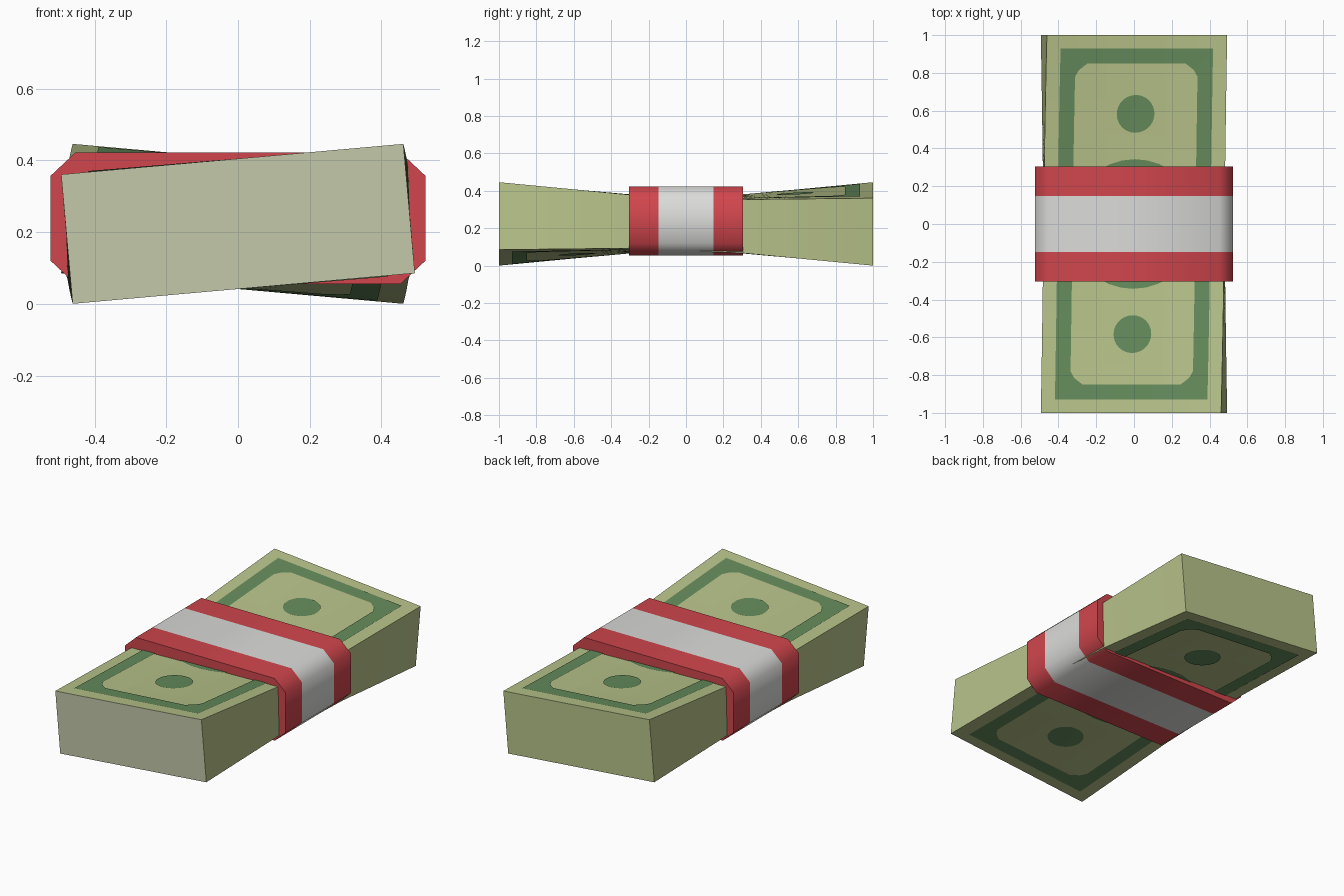
import bpy, bmesh, math

if "Cube" in bpy.data.objects:
    bpy.data.objects.remove(bpy.data.objects["Cube"])

TWIST = math.radians(5.1)   # rotation of each end of the stack
CZ = 0.223                  # height of the twist axis


def material(name, rgb):
    m = bpy.data.materials.new(name)
    lin = [(c / 255 / 12.92) if c < 11 else ((c / 255 + 0.055) / 1.055) ** 2.4 for c in rgb]
    m.diffuse_color = (*lin, 1)
    m.use_nodes = True
    m.node_tree.nodes["Principled BSDF"].inputs["Base Color"].default_value = m.diffuse_color
    return m


PAPER = material("pale green paper", (184, 195, 138))
END = material("grey green paper end", (196, 200, 170))
INK = material("dark green ink", (101, 140, 92))
RED = material("red band", (208, 70, 77))
WHITE = material("white band", (219, 219, 217))


def half_height(y):
    """The stack is squeezed where the band holds it."""
    return 0.143 + 0.038 * max(0.0, abs(y) - 0.3) / 0.7


def bend(x, y, z):
    a = -y * TWIST
    return (x * math.cos(a) - z * math.sin(a), y, x * math.sin(a) + z * math.cos(a) + CZ)


def finish(name, bm, mats):
    me = bpy.data.meshes.new(name)
    bm.normal_update()
    bm.to_mesh(me)
    bm.free()
    ob = bpy.data.objects.new(name, me)
    bpy.context.collection.objects.link(ob)
    for m in mats:
        me.materials.append(m)
    return ob


def loft(bm, rings):
    """Closed rings of points joined by quads, returning the vertex rings."""
    vr = [[bm.verts.new(p) for p in r] for r in rings]
    n = len(vr[0])
    for a, b in zip(vr, vr[1:]):
        for i in range(n):
            j = (i + 1) % n
            bm.faces.new((a[i], a[j], b[j], b[i]))
    return vr


# Twisted stack of paper, with a paler front end
ys = [-1 + 0.7 * i / 8 for i in range(9)] + [-0.1, 0.1] + [0.3 + 0.7 * i / 8 for i in range(9)]
xs = [-0.479 + 0.958 * i / 6 for i in range(7)]
rings = []
for y in ys:
    h = half_height(y)
    rings.append([bend(x, y, -h) for x in xs] + [bend(x, y, h) for x in reversed(xs)])
bm = bmesh.new()
vr = loft(bm, rings)
front = bm.faces.new(vr[0])
bm.faces.new(vr[-1])
bmesh.ops.recalc_face_normals(bm, faces=bm.faces)
front.material_index = 1
finish("paper_stack", bm, [PAPER, END])


# Printed details, laid just above the bent paper on the top and the bottom
def print_plate(name, rings, side, cap=False):
    bm = bmesh.new()
    vr = loft(bm, [[bend(x, y, side * (half_height(y) + 0.004)) for x, y in r] for r in rings])
    if cap:
        bm.faces.new(vr[-1])
    bm.normal_update()
    for f in bm.faces:
        if f.normal.z * side < 0:
            f.normal_flip()
    finish(name, bm, [INK])


def subdivide(loop, n):
    out = []
    for i, (x, y) in enumerate(loop):
        u, v = loop[(i + 1) % len(loop)]
        out += [(x + (u - x) * k / n, y + (v - y) * k / n) for k in range(n)]
    return out


def corners(quarter):
    """Mirror one corner's points into all four corners, in order."""
    r = quarter[::-1]
    return (quarter + [(-x, y) for x, y in r]
            + [(-x, -y) for x, y in quarter] + [(x, -y) for x, y in r])


def disc(cx, cy, radius, count):
    return [[(cx + radius * k / count * math.cos(t * math.tau / 32),
              cy + radius * k / count * math.sin(t * math.tau / 32)) for t in range(32)]
            for k in range(count, 0, -1)]


outer = corners([(0.405, 0.78), (0.405, 0.93), (0.26, 0.93)])
inner = corners([(0.325, 0.78), (0.305, 0.815), (0.26, 0.85)])
for side, label in ((1, "top"), (-1, "bottom")):
    print_plate(label + "_border", [subdivide(outer, 20), subdivide(inner, 20)], side)
    print_plate(label + "_portrait", disc(0, 0, 0.343, 12), side, True)
    for cy, end in ((-0.583, "front"), (0.583, "back")):
        print_plate(f"{label}_{end}_spot", disc(0, cy, 0.1, 3), side, True)

# Chamfered paper band with red edges and a white middle
section = [(x, z + 0.2385) for x, z in corners([(0.523, 0.118), (0.453, 0.1835)])]
bm = bmesh.new()
vr = loft(bm, [[(x, y, z) for x, z in section] for y in (-0.305, -0.148, 0.148, 0.305)])
bm.faces.new(vr[0])
bm.faces.new(vr[-1])
bmesh.ops.recalc_face_normals(bm, faces=bm.faces)
for f in bm.faces:
    f.material_index = 1 if abs(f.calc_center_median().y) < 0.1 else 0
band = finish("wrap_band", bm, [RED, WHITE])
bpy.context.view_layer.objects.active = band
band.select_set(True)
bpy.ops.object.shade_smooth_by_angle(angle=math.radians(50))
